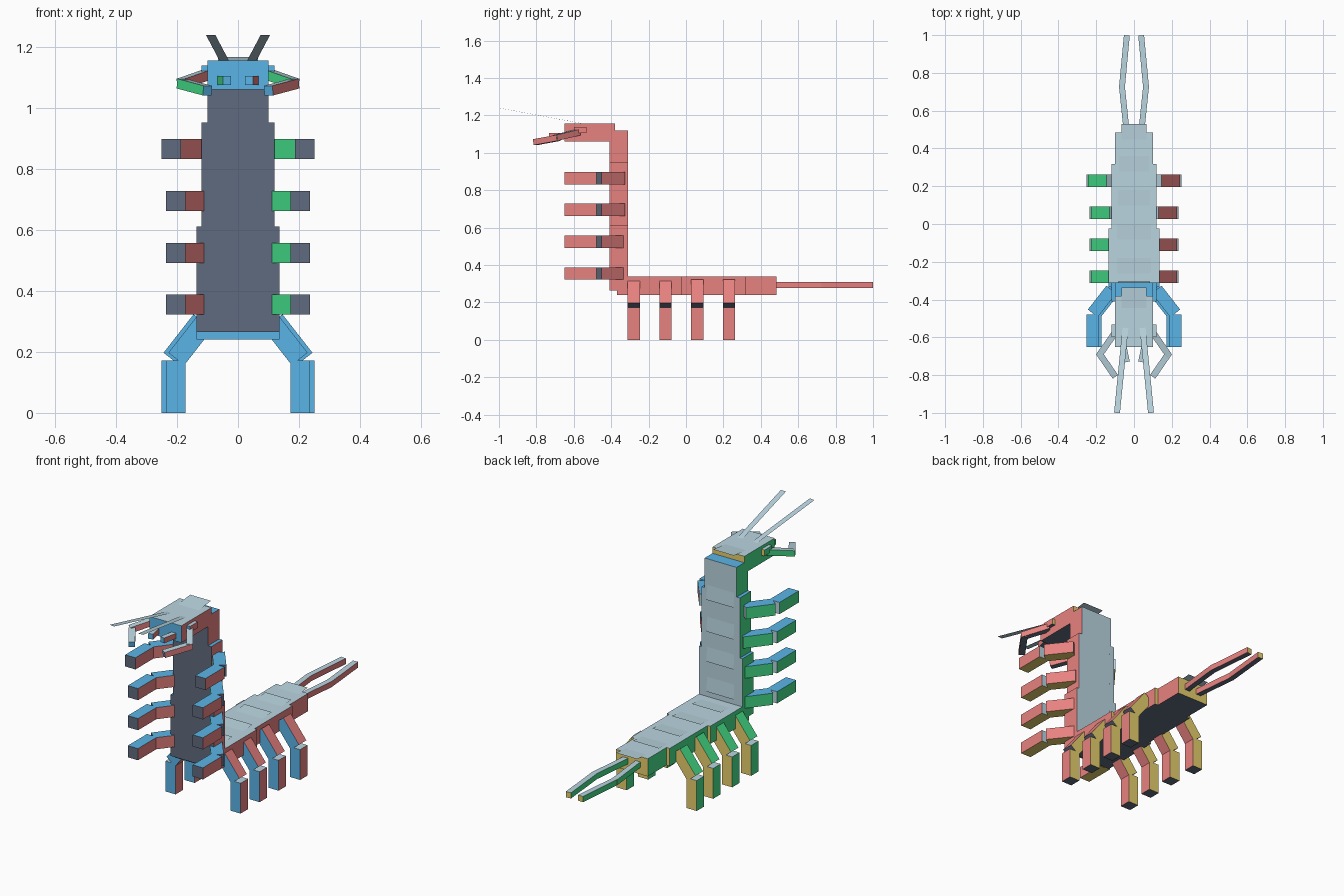
import bpy, bmesh, math
from mathutils import Matrix, Vector

cube = bpy.data.objects.get("Cube")
if cube:
    bpy.data.objects.remove(cube, do_unlink=True)


def lin(c):
    c /= 255
    return c / 12.92 if c <= 0.04045 else ((c + 0.055) / 1.055) ** 2.4


def material(name, rgb):
    m = bpy.data.materials.new(name)
    m.use_nodes = True
    col = (*[lin(c) for c in rgb], 1)
    m.diffuse_color = col
    m.node_tree.nodes["Principled BSDF"].inputs["Base Color"].default_value = col
    return m


# One colour per box direction: +x, -x, +y, -y, +z, -z
MATS = [material("salmon red", (236, 133, 131)), material("green", (69, 225, 139)),
        material("yellow", (236, 212, 112)), material("sky blue", (91, 183, 235)),
        material("pale blue grey", (186, 213, 224)), material("slate", (96, 107, 126))]
PALE = 4


def face_slot(n):
    axis = max(range(3), key=lambda i: abs(n[i]))
    return axis * 2 + (n[axis] < 0)


def add_object(name, bm, matrix):
    bm.transform(matrix)
    me = bpy.data.meshes.new(name)
    bm.to_mesh(me)
    bm.free()
    for m in MATS:
        me.materials.append(m)
    bpy.context.collection.objects.link(bpy.data.objects.new(name, me))


def box(name, center, size, rot=Matrix(), place=Matrix()):
    """Box coloured by its own local face directions, then turned and placed."""
    bm = bmesh.new()
    bmesh.ops.create_cube(bm, size=1)
    bm.normal_update()
    for f in bm.faces:
        f.material_index = face_slot(f.normal)
    add_object(name, bm, place @ Matrix.Translation(center) @ rot @ Matrix.Diagonal((*size, 1)))


def along(a, b):
    """Centre, length and rotation of a part whose local y runs along a to b."""
    a, b = Vector(a), Vector(b)
    y = (b - a).normalized()
    if y.y < 0:
        y = -y
    x = y.cross(Vector((0, 0, 1))).normalized()
    rot = Matrix((x, y, x.cross(y))).transposed().to_4x4()
    return (a + b) / 2, (b - a).length, rot


def beam(name, a, b, w, h):
    center, length, rot = along(a, b)
    box(name, center, (w, length, h), rot)


def plate(name, a, b, w, place=Matrix()):
    """Flat pale sheet without thickness."""
    center, length, rot = along(a, b)
    bm = bmesh.new()
    bmesh.ops.create_grid(bm, x_segments=1, y_segments=1, size=0.5)
    for f in bm.faces:
        f.material_index = PALE
    add_object(name, bm, place @ Matrix.Translation(center) @ rot @ Matrix.Diagonal((w, length, 1, 1)))


# Upright half: the same layout turned so its top faces the back
UPRIGHT = Matrix.Translation((0, -0.65, 0.635)) @ Matrix.Rotation(-math.pi / 2, 4, 'X')
SEGMENTS = [(-0.37, -0.023, 0.136), (-0.023, 0.317, 0.12), (0.317, 0.485, 0.10)]
LEG_Y = [-0.28, -0.11, 0.06, 0.23]
TILT = math.radians(38)

for part, d, place in (("rear", 1, Matrix()), ("upright", -1, UPRIGHT)):
    # Stepped body
    for i, (y0, y1, w) in enumerate(SEGMENTS):
        box(f"{part}_body_{i + 1}", (0, d * (y0 + y1) / 2, 0.29),
            (2 * w, y1 - y0, 0.10), place=place)
    # Four pairs of bent legs
    for i, y in enumerate(LEG_Y):
        out = 0.016 if i == 3 else 0
        for side, s in (("left", 1), ("right", -1)):
            box(f"{part}_upper_leg_{side}_{i + 1}", (s * (0.153 + out), d * y, 0.240),
                (0.066, 0.066, 0.16), Matrix.Rotation(-s * TILT, 4, 'Y'), place)
            box(f"{part}_lower_leg_{side}_{i + 1}", (s * (0.2035 + out), d * y, 0.086),
                (0.064, 0.066, 0.172), place=place)

# Thin overlapping back plates, free edge lifted away from the head
for i, (y, w) in enumerate([(-0.18, 0.09), (0.0, 0.09), (0.18, 0.085), (0.36, 0.08), (0.53, 0.066)]):
    plate(f"rear_back_plate_{i + 1}", (0, y - 0.15, 0.335), (0, y, 0.346), 2 * w)
for i, z in enumerate([0.37, 0.54, 0.71, 0.89]):
    y = 0.635 - z
    plate(f"upright_back_plate_{i + 1}", (0, y - 0.15, 0.335), (0, y, 0.346), 0.17, UPRIGHT)

# Head with its rear plate
box("head", (0, -0.515, 1.108), (0.20, 0.27, 0.096))
plate("head_plate", (0, -0.50, 1.15), (0, -0.335, 1.168), 0.13)

for side, s in (("left", 1), ("right", -1)):
    # Feelers
    plate(f"antenna_{side}", (s * 0.045, -0.545, 1.155), (s * 0.09, -1.0, 1.24), 0.031)
    # Jointed pincers and small mouth parts
    box(f"pincer_base_{side}", (s * 0.10, -0.565, 1.122), (0.04, 0.068, 0.034))
    beam(f"pincer_inner_{side}", (s * 0.10, -0.575, 1.11), (s * 0.186, -0.698, 1.08), 0.034, 0.032)
    beam(f"pincer_outer_{side}", (s * 0.186, -0.682, 1.08), (s * 0.10, -0.807, 1.057), 0.034, 0.032)
    beam(f"mouth_part_{side}", (s * 0.06, -0.62, 1.09), (s * 0.036, -0.73, 1.09), 0.028, 0.03)
    # Forked tail
    beam(f"tail_base_{side}", (s * 0.036, 0.46, 0.294), (s * 0.064, 0.73, 0.294), 0.031, 0.032)
    beam(f"tail_tip_{side}", (s * 0.064, 0.722, 0.294), (s * 0.038, 0.998, 0.294), 0.031, 0.032)
